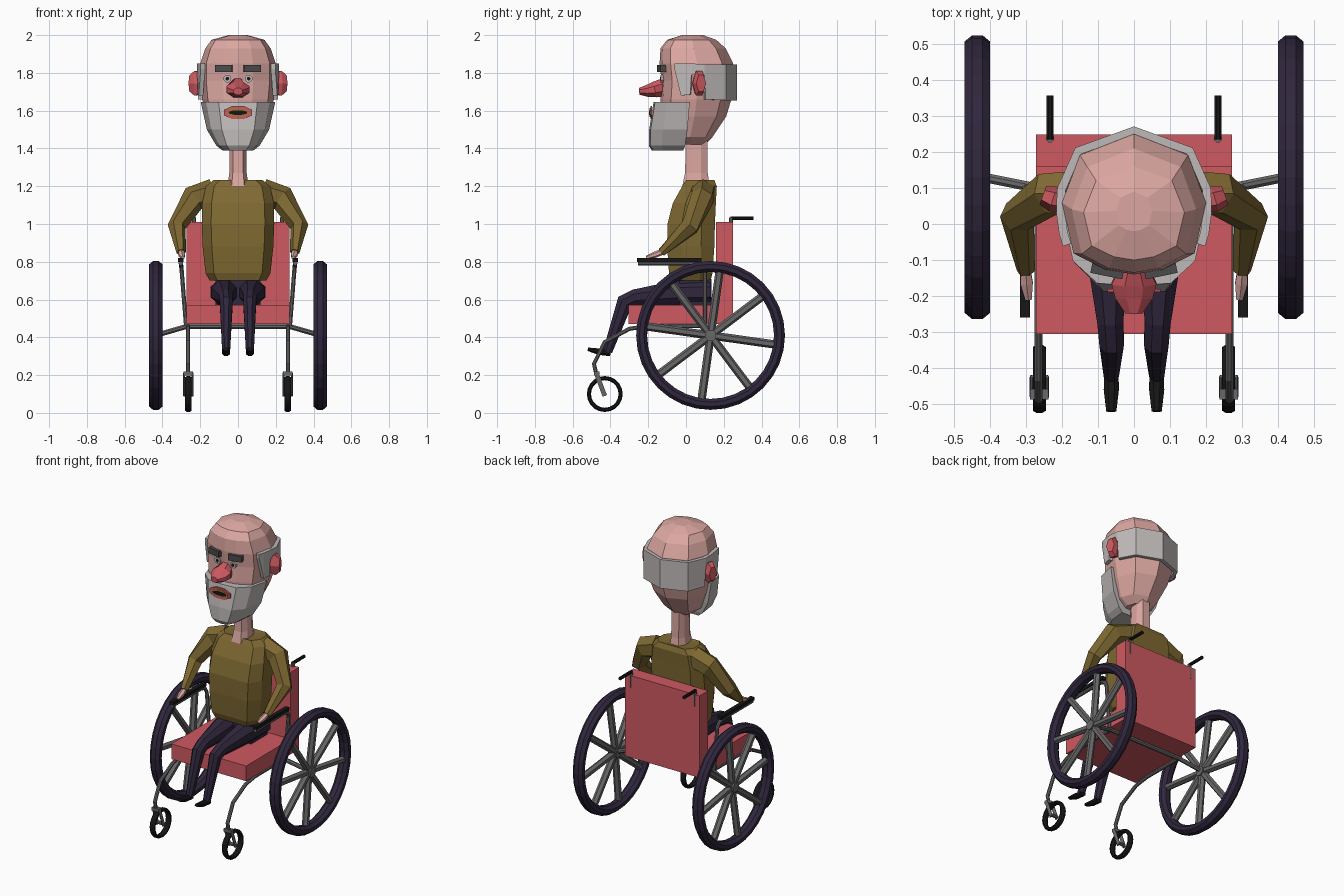
import bpy, bmesh, math
from mathutils import Vector, Matrix

def material(name, r, g, b):
    m = bpy.data.materials.new(name)
    m.diffuse_color = (r, g, b, 1)
    return m

SKIN = material("skin", 0.72, 0.39, 0.36)
RED = material("red", 0.62, 0.10, 0.12)
OLIVE = material("olive", 0.21, 0.14, 0.032)
PURPLE = material("dark purple", 0.03, 0.02, 0.047)
BLACK = material("black", 0.008, 0.008, 0.008)
STEEL = material("steel grey", 0.14, 0.14, 0.14)
HAIR = material("light grey hair", 0.52, 0.49, 0.48)
BROW = material("dark grey", 0.07, 0.07, 0.07)
TEETH = material("ochre", 0.42, 0.17, 0.05)

def finish(name, bm, mat, mirror=False):
    bmesh.ops.recalc_face_normals(bm, faces=bm.faces)
    me = bpy.data.meshes.new(name)
    bm.to_mesh(me)
    bm.free()
    me.materials.append(mat)
    ob = bpy.data.objects.new(name, me)
    bpy.context.collection.objects.link(ob)
    if mirror:
        ob.modifiers.new("mirror", 'MIRROR')
    return ob

def skin_rings(bm, rings, closed=False):
    vs = [[bm.verts.new(p) for p in r] for r in rings]
    n = len(vs[0])
    for i in range(len(vs) if closed else len(vs) - 1):
        a, b = vs[i], vs[(i + 1) % len(vs)]
        for j in range(n):
            k = (j + 1) % n
            bm.faces.new((a[j], a[k], b[k], b[j]))
    if not closed:
        bm.faces.new(vs[0])
        bm.faces.new(vs[-1])

def tube(name, pts, radii, mat, sides=8, ref=(1, 0, 0), mirror=True, closed=False, bm=None):
    """Sweep a flat-sided section; radii are numbers or (along ref, across ref)."""
    own = bm is None
    bm = bm or bmesh.new()
    pts = [Vector(p) for p in pts]
    n = len(pts)
    if not isinstance(radii, list):
        radii = [radii] * n
    rings = []
    for i, p in enumerate(pts):
        a = pts[i - 1] if (i or closed) else p
        b = pts[(i + 1) % n] if (i < n - 1 or closed) else p
        t = ((b - p).normalized() + (p - a).normalized()).normalized()
        u = Vector(ref)
        u = (u - t * u.dot(t)).normalized()
        v = t.cross(u)
        ru, rv = radii[i] if isinstance(radii[i], tuple) else (radii[i], radii[i])
        k = 1 / math.cos(math.pi / sides)
        rings.append([p + u * ru * k * math.cos(w) + v * rv * k * math.sin(w)
                      for w in [(j + 0.5) * math.tau / sides for j in range(sides)]])
    skin_rings(bm, rings, closed)
    if own:
        return finish(name, bm, mat, mirror)

def box(name, c, size, mat, mirror=False, rot=0):
    bm = bmesh.new()
    bmesh.ops.create_cube(bm, size=1, matrix=Matrix.Translation(c)
                          @ Matrix.Rotation(rot, 4, 'Z') @ Matrix.Diagonal((*size, 1)))
    return finish(name, bm, mat, mirror)

def loft(name, half, rings, mat):
    """Stack a symmetric outline; each ring is z, half width, front y, back y."""
    outline = half + [(-x, t) for x, t in reversed(half) if x > 0]
    bm = bmesh.new()
    skin_rings(bm, [[(x * w, y0 + t * (y1 - y0), z) for x, t in outline]
                    for z, w, y0, y1 in rings])
    return finish(name, bm, mat)

def circle(x, y, z, r, n):
    return [(x, y + r * math.cos(i * math.tau / n), z + r * math.sin(i * math.tau / n))
            for i in range(n)]

# Seat and backrest
box("seat", (0, -0.03, 0.52), (0.545, 0.55, 0.10), RED)
box("backrest", (0, 0.203, 0.74), (0.545, 0.09, 0.54), RED)

# Large wheels with eight spokes
HX, HY, HZ = 0.435, 0.13, 0.41
tube("large_tyre", circle(HX, HY, HZ, 0.365, 32), (0.035, 0.029), PURPLE, closed=True)
bm = bmesh.new()
for i in range(8):
    a = math.radians(-8 + 45 * i)
    tube("", [(HX - 0.01, HY, HZ), (HX, HY + 0.345 * math.cos(a), HZ + 0.345 * math.sin(a))],
         0.019, STEEL, sides=6, bm=bm)
tube("", [(HX - 0.035, HY, HZ), (HX + 0.02, HY, HZ)], 0.03, STEEL, ref=(0, 0, 1), bm=bm)
finish("wheel_spokes", bm, STEEL, True)

# Frame
tube("axle", [(0.42, 0.13, 0.415), (0.27, 0.10, 0.458), (0, 0.10, 0.458)], 0.013, STEEL, ref=(0, 0, 1))
tube("front_frame", [(0.265, 0.10, 0.46), (0.265, -0.20, 0.46), (0.265, -0.30, 0.445),
                     (0.265, -0.43, 0.375), (0.265, -0.487, 0.26), (0.265, -0.475, 0.205)], 0.011, STEEL)
box("fork_crown", (0.263, -0.473, 0.208), (0.052, 0.03, 0.02), STEEL, True)
for side, x in (("inner", 0.241), ("outer", 0.285)):
    tube("fork_" + side, [(x, -0.475, 0.21), (x, -0.43, 0.09)], (0.005, 0.012), STEEL)
tube("caster_axle", [(0.238, -0.43, 0.10), (0.288, -0.43, 0.10)], 0.01, STEEL, ref=(0, 0, 1))
tube("caster_tyre", circle(0.263, -0.43, 0.10, 0.084, 20), (0.018, 0.011), BLACK, closed=True)

# Armrests and push handles
tube("armrest_frame", [(0.275, 0.10, 0.46), (0.298, 0.10, 0.75), (0.301, 0.085, 0.78),
                       (0.302, 0.05, 0.792), (0.303, -0.255, 0.792)], 0.011, STEEL)
box("armrest_pad", (0.303, -0.088, 0.81), (0.028, 0.342, 0.022), BLACK, True)
tube("handle_post", [(0.233, 0.238, 0.93), (0.233, 0.238, 1.035)], 0.011, STEEL)
tube("handle_grip", [(0.233, 0.235, 1.03), (0.233, 0.357, 1.03)], 0.010, BLACK)

# Trousers and shoes
box("hips", (0, 0.05, 0.64), (0.24, 0.17, 0.14), PURPLE)
tube("leg", [(0.076, 0.13, 0.64), (0.074, -0.04, 0.637), (0.066, -0.27, 0.612),
             (0.062, -0.325, 0.585), (0.063, -0.415, 0.325)],
     [(0.07, 0.065), (0.065, 0.066), (0.036, 0.042), (0.034, 0.044), (0.021, 0.025)], PURPLE)
tube("shoe", [(0.063, -0.40, 0.318), (0.063, -0.46, 0.324), (0.063, -0.52, 0.337)],
     [(0.02, 0.018), (0.021, 0.017), (0.014, 0.009)], BLACK)

# Sweater torso and sleeves
loft("torso", [(0.74, 0), (1, 0.3), (1, 0.72), (0.74, 1)],
     [(0.70, 0.15, -0.075, 0.13), (0.74, 0.172, -0.09, 0.14), (0.88, 0.187, -0.10, 0.15),
      (1.0, 0.192, -0.098, 0.153), (1.11, 0.19, -0.07, 0.158), (1.2, 0.17, -0.02, 0.163),
      (1.232, 0.13, 0.0, 0.15), (1.225, 0.06, 0.02, 0.12)], OLIVE)
tube("sleeve", [(0.13, 0.09, 1.165), (0.235, 0.085, 1.135), (0.325, 0.02, 0.985), (0.30, -0.13, 0.85)],
     [(0.06, 0.065), (0.055, 0.06), (0.045, 0.042), (0.02, 0.022)], OLIVE, sides=6, ref=(0, 1, 0.01))
tube("hand", [(0.301, -0.12, 0.855), (0.298, -0.165, 0.837), (0.293, -0.21, 0.822)],
     [(0.013, 0.014), (0.017, 0.014), (0.009, 0.008)], SKIN, sides=6)

# Neck and head
loft("neck", [(0.6, 0), (1, 0.3), (1, 0.7), (0.6, 1)],
     [(1.2, 0.056, -0.02, 0.125), (1.27, 0.046, -0.005, 0.115), (1.5, 0.043, 0.0, 0.112)], SKIN)
loft("head", [(0, 1), (0.75, 0.85), (1, 0.51), (0.84, 0.15), (0.4, 0.035), (0, 0)],
     [(1.42, 0.07, -0.05, 0.10), (1.46, 0.12, -0.10, 0.14), (1.57, 0.165, -0.13, 0.213),
      (1.66, 0.19, -0.135, 0.24), (1.76, 0.2, -0.13, 0.25), (1.85, 0.2, -0.14, 0.25),
      (1.93, 0.173, -0.135, 0.21), (1.975, 0.14, -0.10, 0.16), (2.0, 0.05, -0.02, 0.09)], SKIN)

# Beard
loft("beard", [(0, 0), (0.52, 0.04), (0.86, 0.36), (1, 1)],
     [(1.645, 0.197, -0.172, 0.02), (1.5, 0.165, -0.195, 0.008),
      (1.415, 0.115, -0.197, -0.005), (1.388, 0.08, -0.18, -0.015)], HAIR)

# Hair band around the back, with sideburns: x, y, top, bottom
cols = [(0.186, -0.058, 1.85, 1.82), (0.196, -0.025, 1.85, 1.68), (0.203, 0.025, 1.85, 1.685),
        (0.204, 0.03, 1.85, 1.79), (0.202, 0.095, 1.845, 1.79), (0.2, 0.1, 1.845, 1.66),
        (0.155, 0.203, 1.845, 1.655), (0, 0.259, 1.845, 1.655)]
bm = bmesh.new()
vs = [(bm.verts.new((x, y, a)), bm.verts.new((x, y, b))) for x, y, a, b in cols]
for (a, b), (c, d) in zip(vs, vs[1:]):
    bm.faces.new((a, b, d, c))
hair = finish("hair_band", bm, HAIR, True)
sol = hair.modifiers.new("thickness", 'SOLIDIFY')
sol.thickness = 0.024
sol.offset = 0

# Face
tube("nose", [(0, -0.10, 1.728), (0, -0.165, 1.712), (0, -0.205, 1.705), (0, -0.248, 1.702)],
     [(0.03, 0.05), (0.062, 0.042), (0.052, 0.032), (0.024, 0.018)], RED, mirror=False)
tube("ear", [(0.185, 0.06, 1.745), (0.225, 0.07, 1.745), (0.253, 0.08, 1.745)],
     [(0.05, 0.025), (0.066, 0.031), (0.043, 0.024)], RED, sides=6, ref=(0, 0, 1))
box("eyebrow", (0.073, -0.125, 1.823), (0.09, 0.04, 0.038), BROW, True, 0.2)
tube("eye", [(0.056, -0.10, 1.77), (0.056, -0.134, 1.77)], 0.02, HAIR)
tube("pupil", [(0.056, -0.13, 1.77), (0.056, -0.138, 1.77)], 0.009, BLACK)
for name, w, h, y, mat in (("lips", 0.074, 0.035, -0.189, RED), ("teeth", 0.058, 0.024, -0.192, TEETH),
                           ("mouth_opening", 0.048, 0.012, -0.195, BLACK)):
    tube(name, [(0, y + 0.009, 1.59), (0, y, 1.59)], (w, h), mat, mirror=False)
